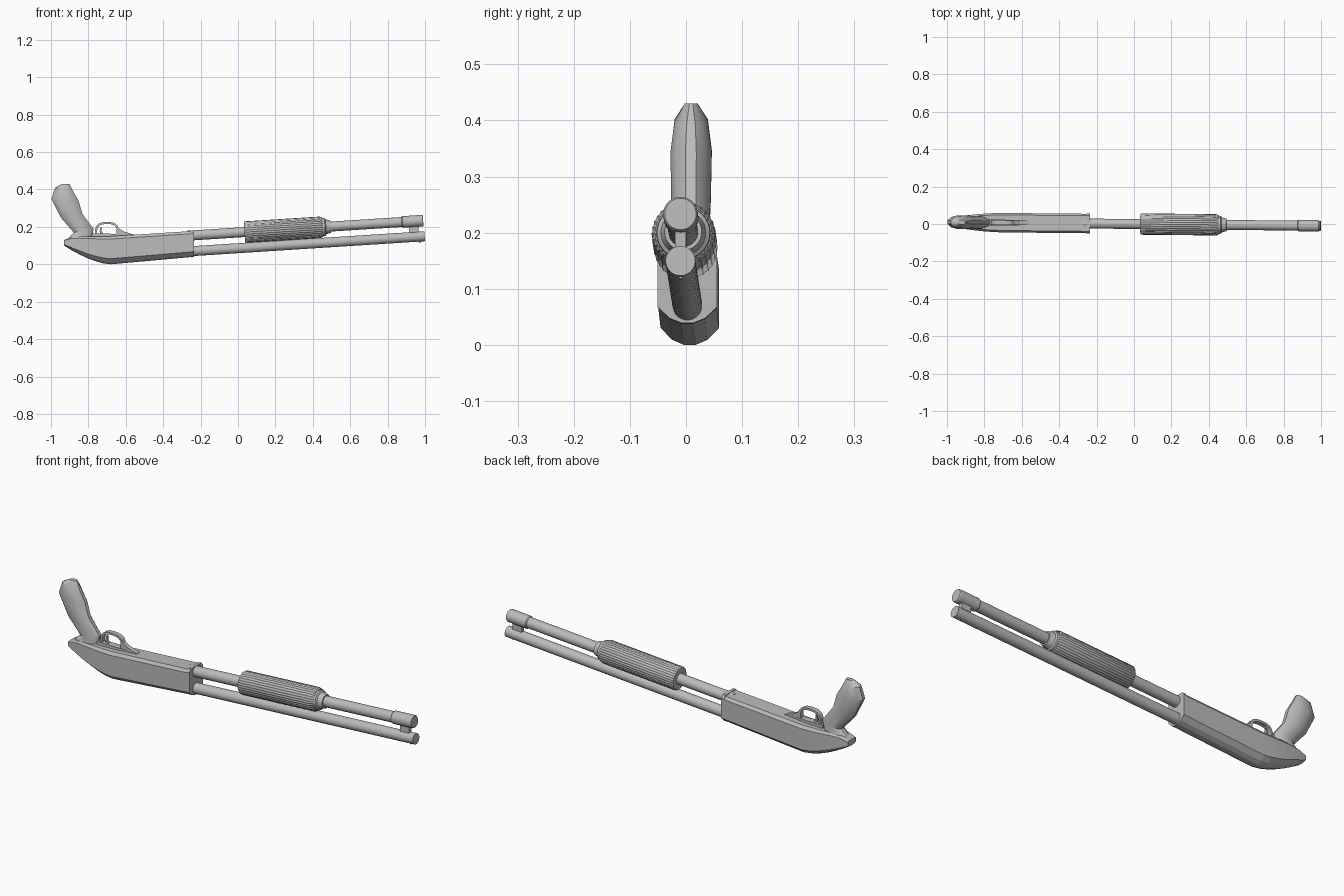
import bpy, bmesh, math

old = bpy.data.objects.get("Cube")
if old:
    bpy.data.objects.remove(old, do_unlink=True)

YAW = -0.01  # the whole model turns slightly in plan

grey = bpy.data.materials.new("plain_grey")
grey.use_nodes = True
grey.diffuse_color = (0.5, 0.5, 0.5, 1)
shader = next(node for node in grey.node_tree.nodes if node.type == 'BSDF_PRINCIPLED')
shader.inputs["Base Color"].default_value = grey.diffuse_color


def skin(name, rings, smooth):
    """Join closed rings of points into a capped solid."""
    bm = bmesh.new()
    loops = [[bm.verts.new((x, y + YAW * x, z)) for x, y, z in ring] for ring in rings]
    for first, second in zip(loops, loops[1:]):
        for i in range(len(first)):
            bm.faces.new((first[i - 1], first[i], second[i], second[i - 1]))
    bm.faces.new(loops[0])
    bm.faces.new(loops[-1])
    bmesh.ops.recalc_face_normals(bm, faces=bm.faces)
    mesh = bpy.data.meshes.new(name)
    bm.to_mesh(mesh)
    bm.free()
    mesh.materials.append(grey)
    part = bpy.data.objects.new(name, mesh)
    bpy.context.collection.objects.link(part)
    if smooth:
        bpy.ops.object.select_all(action='DESELECT')
        part.select_set(True)
        bpy.context.view_layer.objects.active = part
        bpy.ops.object.shade_smooth_by_angle(angle=math.radians(30))


def loft(name, sections, half_profile, smooth=False):
    """Each section spans two points in the side plane, with a half width."""
    mirrored = [(along, -side) for along, side in reversed(half_profile)]
    rings = []
    for (start_x, start_z), (end_x, end_z), width in sections:
        rings.append([(start_x + (end_x - start_x) * along,
                       width * side,
                       start_z + (end_z - start_z) * along)
                      for along, side in half_profile + mirrored])
    skin(name, rings, smooth)


def tube(name, base, profile, sides=32, flute=1):
    """Turned part on an axis rising along x; profile holds (x, radius)."""
    rings = []
    for x, radius in profile:
        ring = []
        for i in range(sides):
            angle = math.tau * i / sides
            reach = radius * (flute if i % 2 else 1)
            across, up = reach * math.cos(angle), reach * math.sin(angle)
            ring.append((x - SLOPE * up, across, base + SLOPE * x + up))
        rings.append(ring)
    skin(name, rings, True)


# cross-sections: plain block, rounded grip, chamfered receiver
BLOCK = [(0, 1), (1, 1)]
ROUND = [((1 - math.cos(a)) / 2, math.sin(a))
         for a in (math.pi * (i + 0.5) / 6 for i in range(6))]
CHAMFERED = [(0, 0.2), (0.06, 0.6), (0.2, 1), (0.9, 1), (1, 0.8)]


def receiver_section(x):
    """Straight sides in front of the belly, then an upward sweep to the tail."""
    belly, length = -0.68, 0.25
    sweep = max(0, (belly - x) / length)
    bottom = 0.1 * sweep ** 1.6 + 0.09 * max(0, x - belly)
    top = max(0.15, 0.195 + 0.07 * x) - 0.02 * sweep ** 8
    return (x, bottom), (x, top), 0.052 - 0.02 * sweep ** 2


FRONT, BELLY, TAIL = -0.24, -0.68, -0.93
stations = [FRONT, BELLY] + [BELLY + (TAIL - BELLY) * i / 6 for i in range(1, 7)]
loft("receiver", [receiver_section(x) for x in stations], CHAMFERED)

# raised lip at the front of the receiver
lip = []
for x in (FRONT - 0.01, FRONT + 0.005):
    (_, low), (_, high), width = receiver_section(x)
    lip.append(((x, low - 0.001), (x, high + 0.004), width + 0.001))
loft("receiver_lip", lip, CHAMFERED)

# pistol grip: back and front outlines, its width following its depth
back = [(-0.91, 0.14), (-0.88, 0.17), (-0.95, 0.25), (-1, 0.35), (-0.98, 0.41), (-0.94, 0.43)]
front = [(-0.78, 0.13), (-0.77, 0.19), (-0.83, 0.27), (-0.85, 0.34), (-0.88, 0.39), (-0.9, 0.43)]
loft("grip", [(rear, fore, min(0.038, 0.3 * math.dist(rear, fore)))
              for rear, fore in zip(back, front)], ROUND, True)


def arch(angle, scale):
    """Point on a squared-off arch around the trigger."""
    cosine, sine = math.cos(angle), abs(math.sin(angle))
    wide = math.copysign(abs(cosine) ** 0.7, cosine)
    return -0.7 + 0.065 * scale * wide, 0.16 + 0.066 * scale * sine ** 0.7


# trigger guard, the ramp before it, its base plate and the trigger
STRAP = 0.012
loft("trigger_guard", [(arch(math.pi * i / 16, 1), arch(math.pi * i / 16, 0.84), STRAP)
                       for i in range(17)], BLOCK)
loft("guard_ramp", [((-0.65, 0.15), (-0.65, 0.2), STRAP),
                    ((-0.61, 0.15), (-0.61, 0.175), STRAP),
                    ((-0.56, 0.15), (-0.56, 0.16), STRAP)], BLOCK)
loft("guard_base", [((-0.78, 0.14), (-0.78, 0.165), 0.02),
                    ((-0.6, 0.14), (-0.6, 0.162), STRAP)], BLOCK)
loft("trigger", [((-0.735, 0.15), (-0.715, 0.15), STRAP / 2),
                 ((-0.74, 0.18), (-0.73, 0.18), STRAP / 2),
                 ((-0.735, 0.2), (-0.73, 0.2), STRAP / 2)], BLOCK)

# barrel and magazine tube run parallel out of the receiver
SLOPE = 0.064
BARREL, MAGAZINE = 0.086, 0.17
BORE, CAP = 0.0265, 0.031
INSIDE, MUZZLE = FRONT - 0.03, 0.998
tube("barrel", BARREL, [(INSIDE, BORE), (MUZZLE, BORE)])
tube("magazine_tube", MAGAZINE, [(INSIDE, BORE), (0.9, BORE)])
tube("magazine_cap", MAGAZINE, [(0.875, BORE), (0.88, CAP), (0.985, CAP), (0.99, 0.028)])

# sliding fore-end: fluted sleeve and tapered nose
SLEEVE = 0.057
tube("fore_end", MAGAZINE, [(0.035, SLEEVE - 0.003), (0.04, SLEEVE),
                            (0.44, SLEEVE), (0.455, 0.051)], 64, 0.965)
tube("fore_end_nose", MAGAZINE, [(0.44, 0.05), (0.465, 0.047), (0.47, 0.04), (0.495, 0.033)])

# clamp between the tubes, and a bead sight on the barrel
loft("barrel_clamp", [((x, BARREL + SLOPE * x), (x, MAGAZINE + SLOPE * x), 0.01)
                      for x in (0.915, 0.965)], BLOCK)
BEAD = 0.005
tube("bead_sight", BARREL - BORE - BEAD / 4,
     [(0.97 - BEAD, BEAD / 2), (0.97, BEAD), (0.98, BEAD / 2)], 12)
